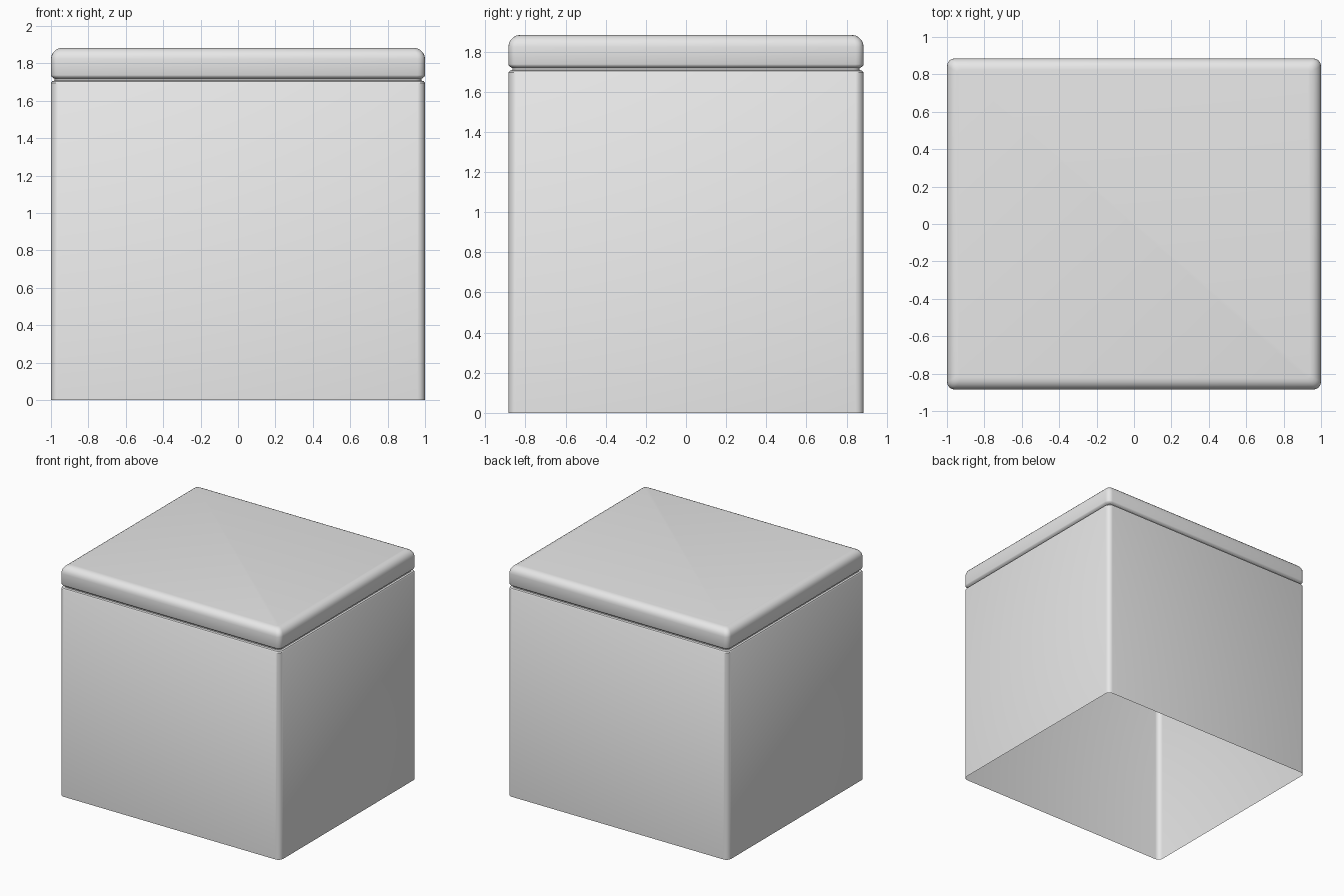
import bpy, bmesh, math

if "Cube" in bpy.data.objects:
    bpy.data.objects.remove(bpy.data.objects["Cube"])

HX, HY, R = 1.0, 0.885, 0.04   # half width, half depth, plan corner radius
STEPS = 4

grey = bpy.data.materials.new("light grey")
grey.diffuse_color = (0.8, 0.8, 0.8, 1)
grey.use_nodes = True
grey.node_tree.nodes["Principled BSDF"].inputs["Base Color"].default_value = grey.diffuse_color


def ring(bm, inset, z):
    """Rounded rectangle of vertices, pulled in by inset."""
    r = max(R - inset * 0.4, 0.012)
    verts = []
    for k, (sx, sy) in enumerate([(1, 1), (-1, 1), (-1, -1), (1, -1)]):
        cx, cy = sx * (HX - inset - r), sy * (HY - inset - r)
        for i in range(STEPS + 1):
            a = math.radians(90 * k + 90 * i / STEPS)
            verts.append(bm.verts.new((cx + r * math.cos(a), cy + r * math.sin(a), z)))
    return verts


def loft(name, profile, cap=False):
    """Skin rounded rectangles along an (inset, z) profile."""
    bm = bmesh.new()
    rings = [ring(bm, i, z) for i, z in profile]
    for a, b in zip(rings, rings[1:]):
        n = len(a)
        for i in range(n):
            j = (i + 1) % n
            bm.faces.new((a[i], a[j], b[j], b[i]))
    if cap:
        bm.faces.new(rings[-1])
    me = bpy.data.meshes.new(name)
    bm.to_mesh(me)
    bm.free()
    ob = bpy.data.objects.new(name, me)
    bpy.context.collection.objects.link(ob)
    me.materials.append(grey)
    bpy.ops.object.select_all(action='DESELECT')
    ob.select_set(True)
    bpy.context.view_layer.objects.active = ob
    bpy.ops.object.shade_smooth_by_angle(angle=math.radians(35))
    return ob


# Thin-walled body, open underneath, turning in to the groove
loft("body", [(0, 0), (0, 1.695), (0.006, 1.704), (0.02, 1.708), (0.02, 1.717)])

# Lid with a small lower lip and a rounded top edge
top = [(0.06 * (1 - math.cos(t)), 1.823 + 0.06 * math.sin(t))
       for t in (math.radians(90 * i / 5) for i in range(6))]
loft("lid", [(0.02, 1.717), (0.012, 1.722), (0.003, 1.729), (0, 1.737)] + top, cap=True)
